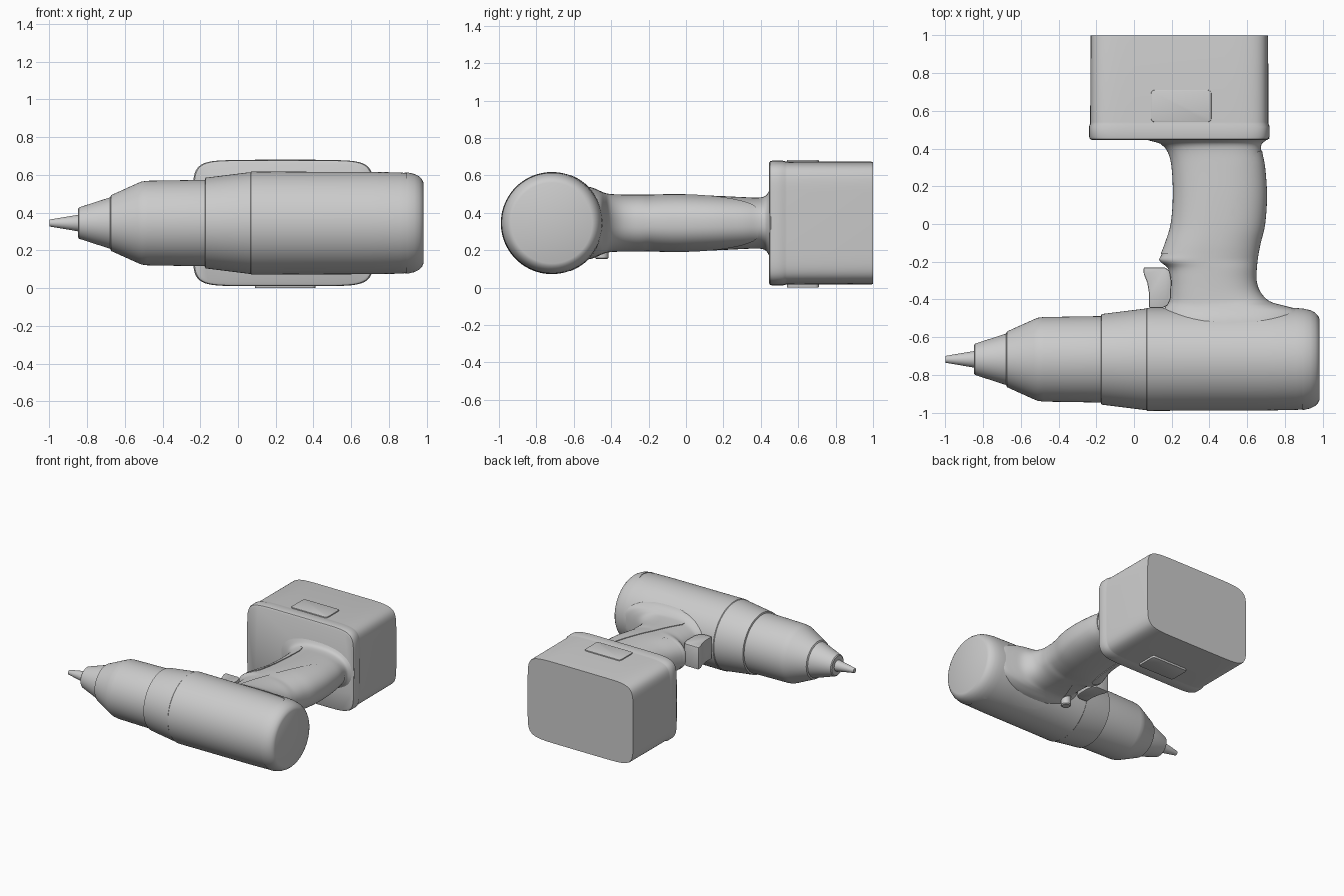
import bpy, bmesh
from math import cos, sin, pi, radians

if "Cube" in bpy.data.objects:
    bpy.data.objects.remove(bpy.data.objects["Cube"])

AXIS_Y, MID_Z = -0.717, 0.345


def make(name, bm):
    bmesh.ops.recalc_face_normals(bm, faces=bm.faces)
    me = bpy.data.meshes.new(name)
    bm.to_mesh(me)
    bm.free()
    ob = bpy.data.objects.new(name, me)
    bpy.context.collection.objects.link(ob)
    return ob


def activate(ob):
    bpy.ops.object.select_all(action='DESELECT')
    ob.select_set(True)
    bpy.context.view_layer.objects.active = ob


def smooth(ob, angle=30):
    activate(ob)
    bpy.ops.object.shade_smooth_by_angle(angle=radians(angle))
    return ob


def loft(name, rings):
    bm = bmesh.new()
    rows = [[bm.verts.new(p) for p in ring] for ring in rings]
    n = len(rows[0])
    for a, b in zip(rows, rows[1:]):
        for i in range(n):
            j = (i + 1) % n
            bm.faces.new((a[i], a[j], b[j], b[i]))
    bm.faces.new(rows[0])
    bm.faces.new(rows[-1])
    return make(name, bm)


def lathe(name, profile, grow=0.0, n=80):
    return loft(name, [[(x, AXIS_Y + (r + grow) * cos(2 * pi * i / n),
                         MID_Z + (r + grow) * sin(2 * pi * i / n)) for i in range(n)]
                       for x, r in profile])


def oval(y, x0, x1, hz, power, n=64):
    def s(v):
        return (1 if v >= 0 else -1) * abs(v) ** (2 / power)
    cx, hx = (x0 + x1) / 2, (x1 - x0) / 2
    return [(cx + hx * s(cos(2 * pi * i / n)), y, MID_Z + hz * s(sin(2 * pi * i / n)))
            for i in range(n)]


def prism(name, outline, z0, z1):
    bm = bmesh.new()
    face = bm.faces.new([bm.verts.new((x, y, z0)) for x, y in outline])
    ext = bmesh.ops.extrude_face_region(bm, geom=[face])['geom']
    bmesh.ops.translate(bm, vec=(0, 0, z1 - z0),
                        verts=[g for g in ext if isinstance(g, bmesh.types.BMVert)])
    return make(name, bm)


def bevel(ob, width, segments=3):
    m = ob.modifiers.new('bevel', 'BEVEL')
    m.width, m.segments = width, segments
    activate(ob)
    bpy.ops.object.modifier_apply(modifier=m.name)
    return ob


def panel(ob, outline):
    # keep only the part of a slightly grown shell inside the outline
    cutter = prism('cutter', outline, -0.5, 1.2)
    m = ob.modifiers.new('cut', 'BOOLEAN')
    m.operation, m.solver, m.object = 'INTERSECT', 'EXACT', cutter
    activate(ob)
    bpy.ops.object.modifier_apply(modifier=m.name)
    bpy.data.objects.remove(cutter)
    return smooth(ob)


# Nose: bit, chuck, collar and front sleeve
smooth(lathe('bit', [(-1.0, .018), (-.84, .045), (-.80, .045)], n=32))
smooth(lathe('chuck_nose', [(-.848, .075), (-.842, .083), (-.672, .138), (-.66, .138)]))
smooth(lathe('chuck_sleeve', [(-.677, .138), (-.672, .148), (-.53, .212), (-.51, .22),
                              (-.48, .224), (-.17, .229), (-.15, .229)]), 25)
smooth(lathe('gear_collar', [(-.176, .229), (-.172, .24), (.06, .269), (.08, .269)]))

# Motor housing
HOUSING = [(.064, .268), (.07, .273), (.3, .272), (.7, .271), (.86, .268), (.90, .264),
           (.935, .256), (.96, .243), (.975, .228), (.982, .212)]
smooth(lathe('motor_housing', HOUSING))

# Handle sections: y, front x, back x, half thickness
SECTIONS = [(.455, .03, .72, .20), (.44, .09, .695, .165), (.42, .15, .675, .143),
            (.38, .185, .675, .136), (.30, .205, .69, .139), (.15, .212, .70, .146),
            (.0, .2, .69, .15), (-.1, .17, .667, .15), (-.16, .147, .655, .148),
            (-.195, .135, .65, .147), (-.235, .18, .646, .147), (-.30, .19, .645, .147),
            (-.36, .19, .665, .148), (-.41, .185, .715, .151), (-.435, .17, .80, .157),
            (-.46, .15, .88, .167), (-.51, .13, .91, .187), (-.60, .12, .92, .2)]


def spline(rows, steps=4):
    out = []
    for i in range(len(rows) - 1):
        a, b, c, d = (rows[max(0, min(len(rows) - 1, i + k))] for k in (-1, 0, 1, 2))
        for s in range(steps):
            t = s / steps
            out.append([.5 * (2 * q + (r - p) * t + (2 * p - 5 * q + 4 * r - w) * t * t
                              + (3 * q - p - 3 * r + w) * t ** 3)
                        for p, q, r, w in zip(a, b, c, d)])
    return out + [rows[-1]]


def handle(name, grow=0.0):
    return loft(name, [oval(y, x0 - grow, x1 + grow, hz + grow, 2.4)
                       for y, x0, x1, hz in spline(SECTIONS)])


smooth(handle('handle'), 40)

# Rear overmould running over handle back and housing end
BACK = [(.655, .385), (.635, .36), (.5, .03), (.315, -.40), (.313, -.425), (.335, -.46),
        (.40, -.535), (.46, -.572), (.54, -.592), (.8, -.625), (.85, -.64), (.88, -.665),
        (.892, -.71), (.892, -1.2), (1.2, -1.2), (1.2, .37), (.68, .39)]
panel(handle('back_grip', .005), BACK)
panel(lathe('housing_end_cover', HOUSING, .004), BACK)

# Finger grip on the handle front
panel(handle('finger_grip', .006),
      [(0, .425), (.16, .422), (.26, .41), (.305, .385), (.322, .33), (.32, .2), (.307, 0),
       (.3, -.08), (.288, -.135), (.26, -.157), (.1, -.16), (0, -.16)])

# Trigger and direction switch
trigger = prism('trigger', [(.05, -.23), (.165, -.23), (.19, -.25), (.198, -.3), (.196, -.39),
                            (.18, -.43), (.15, -.446), (.08, -.446), (.08, -.37), (.07, -.31),
                            (.052, -.265)], MID_Z - .09, MID_Z + .09)
smooth(bevel(trigger, .008, 2))
smooth(loft('direction_switch',
            [[(.27 + r * cos(pi * i / 16), -.45 + r * sin(pi * i / 16), z) for i in range(32)]
             for z, r in [(.152, .029), (.159, .036), (.33, .036)]]))

# Battery pack with raised lip
smooth(loft('battery', [oval(y, .24 - hx, .24 + hx, hz, 8, 96) for y, hx, hz in
                        [(.444, .462, .322), (.45, .473, .331), (.465, .479, .334),
                         (.515, .479, .334), (.53, .473, .33), (.54, .472, .329),
                         (.99, .471, .328), (1.0, .469, .326)]]), 35)

# Release buttons on both battery faces
for side, z0, z1 in (('top', .65, .682), ('bottom', 0, .04)):
    a, b, c, d, r = .09, .41, .54, .71, .02
    corners = [(b - r, d - r, 0), (a + r, d - r, 1), (a + r, c + r, 2), (b - r, c + r, 3)]
    shape = [(x + r * cos((q + k / 4) * pi / 2), y + r * sin((q + k / 4) * pi / 2))
             for x, y, q in corners for k in range(5)]
    smooth(bevel(prism('release_button_' + side, shape, z0, z1), .003, 2))
